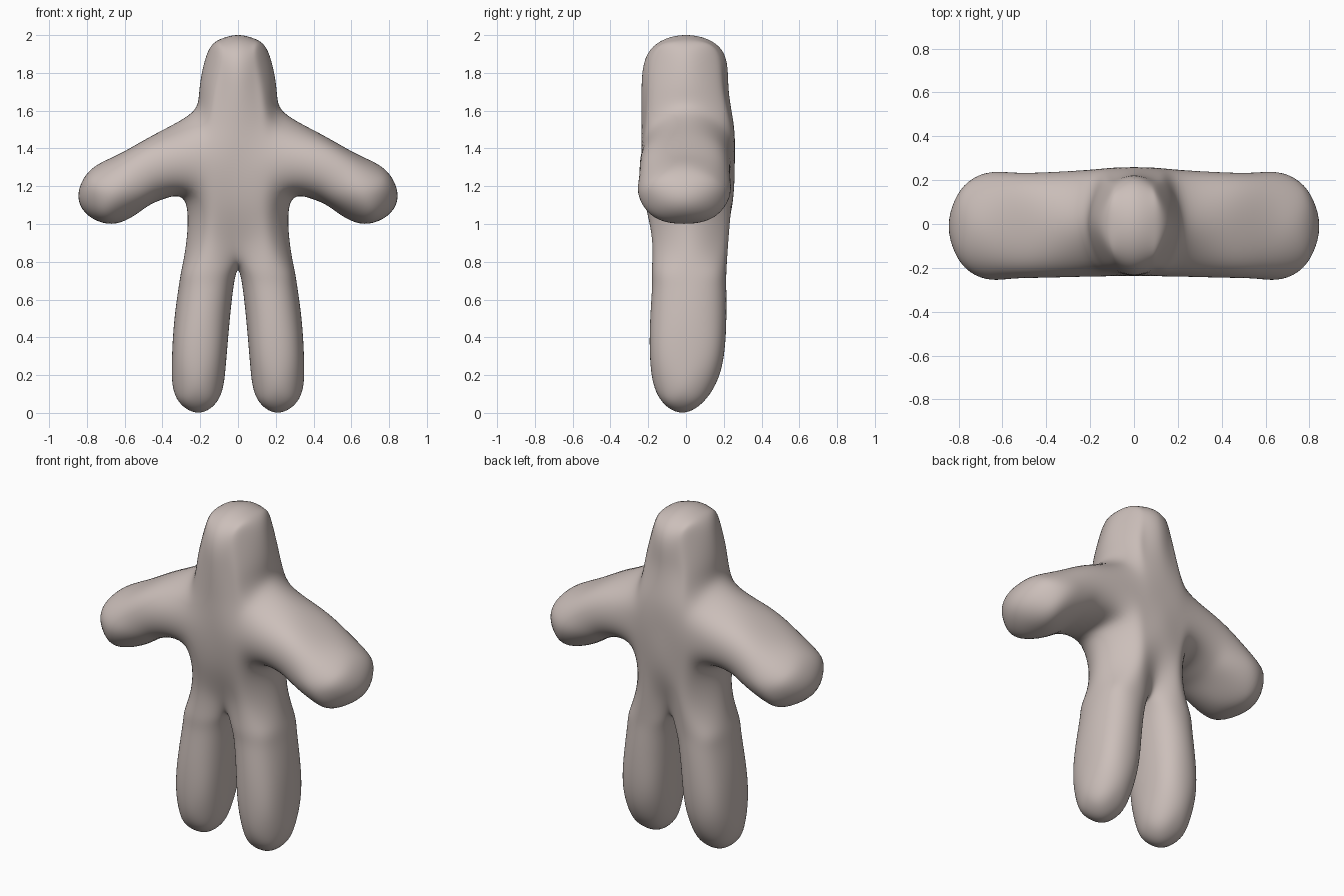
import bpy
import bmesh
from mathutils import Vector

cube = bpy.data.objects.get("Cube")
if cube:
    bpy.data.objects.remove(cube, do_unlink=True)

skin = bpy.data.materials.new("warm_grey_clay")
skin.use_nodes = True
colour = (0.60, 0.52, 0.49, 1)
skin.diffuse_color = colour
skin.node_tree.nodes["Principled BSDF"].inputs["Base Color"].default_value = colour

# Every point is (x, z, front y, back y); rim points have equal front and back.
quads = []


def rim(x, z, y=0.0):
    return (x, z, y, y)


def ring(a, b, front, back, corner=0.74):
    """Limb cross-section: rim, corner, middle, corner, rim."""
    mid_y, half = (front + back) / 2, (back - front) / 2
    points = []
    for t, depth in ((-1, 0), (-corner, corner), (0, 1), (corner, corner), (1, 0)):
        x, z = (a[i] * (1 - t) / 2 + b[i] * (1 + t) / 2 for i in (0, 1))
        points.append((x, z, mid_y - half * depth, mid_y + half * depth))
    return points


def strip(row_a, row_b):
    for i in range(min(len(row_a), len(row_b)) - 1):
        quads.append((row_a[i], row_a[i + 1], row_b[i + 1], row_b[i]))


def limb(rings, tip):
    for a, b in zip(rings, rings[1:]):
        strip(a, b)
    end = rings[-1]
    quads.append((tip, end[0], end[1], end[2]))
    quads.append((tip, end[2], end[3], end[4]))


# Torso rows from the hips to the shoulders, centre line outwards
hips = [(0, 0.88, -0.15, 0.185), (0.12, 0.92, -0.18, 0.225),
        (0.21, 0.92, -0.135, 0.165), rim(0.272, 0.92, 0.015)]
chest = [(0, 1.1, -0.21, 0.245), (0.11, 1.11, -0.215, 0.24),
         (0.215, 1.17, -0.19, 0.205), rim(0.285, 1.125)]
ribs = [(0, 1.33, -0.235, 0.258), (0.11, 1.33, -0.238, 0.255), (0.23, 1.34, -0.24, 0.245)]
shoulders = [(0, 1.52, -0.235, 0.253), (0.11, 1.52, -0.22, 0.243),
             (0.2, 1.51, -0.185, 0.2), rim(0.245, 1.59)]

# Head rows
face = [(0, 1.72, -0.235, 0.225), (0.09, 1.72, -0.21, 0.205),
        (0.15, 1.72, -0.165, 0.165), rim(0.203, 1.72)]
brow = [(0, 1.92, -0.19, 0.19), (0.075, 1.92, -0.168, 0.168),
        (0.118, 1.91, -0.13, 0.13), rim(0.16, 1.91)]
crown, crown_side = rim(0, 2), rim(0.085, 1.982)
rows = [hips, chest, ribs, shoulders, face, brow]
for low, high in zip(rows, rows[1:]):
    strip(low, high)
quads.append((brow[0], brow[1], crown_side, crown))
quads.append((brow[1], brow[2], brow[3], crown_side))

# Arm
limb([[chest[3], chest[2], ribs[2], shoulders[2], shoulders[3]],
      ring((0.40, 1.13), (0.44, 1.475), -0.245, 0.235),
      ring((0.50, 1.08), (0.64, 1.365), -0.25, 0.235),
      ring((0.665, 1.002), (0.79, 1.275), -0.225, 0.205)], rim(0.838, 1.1, -0.01))

# Leg, joined to the hips above the crotch
crotch = rim(0, 0.755, 0.015)
thigh = ring((0, 0.76), (0.298, 0.76), -0.18, 0.214)
thigh[0] = crotch
limb([thigh] + [ring((inner, z), (outer, z), front, back) for z, inner, outer, front, back in (
    (0.66, 0.025, 0.315, -0.18, 0.213),
    (0.48, 0.045, 0.338, -0.19, 0.213),
    (0.25, 0.065, 0.35, -0.187, 0.19),
    (0.08, 0.10, 0.325, -0.14, 0.11))], rim(0.21, 0, -0.02))
strip(thigh[1:], hips)

# Mirror the half sheet left/right and front/back into one closed cage
bm = bmesh.new()
found = {}


def vert(point, side, back):
    co = (round(point[0] * side, 4), round(point[3 if back else 2], 4), round(point[1], 4))
    if co not in found:
        found[co] = bm.verts.new(co)
    return found[co]


for back in (False, True):
    for side in (1, -1):
        for quad in quads:
            bm.faces.new([vert(p, side, back) for p in quad])
    bm.faces.new([vert(crotch, 1, back), vert(thigh[1], 1, back),
                  vert(hips[0], 1, back), vert(thigh[1], -1, back)])
bmesh.ops.recalc_face_normals(bm, faces=bm.faces)


def smooth_position(v):
    """Where this cage vertex lands on the subdivided surface."""
    n = len(v.link_edges)
    near = [e.other_vert(v) for e in v.link_edges]
    total = v.co * n * n
    for w in near:
        total += w.co * 4
    for f in v.link_faces:
        total += next(w.co for w in f.verts if w != v and w not in near)
    return total / (n * (n + 5))


# Swell the cage so that the smooth surface passes through the chosen points
targets = {v: v.co.copy() for v in bm.verts}
for _ in range(14):
    offsets = {v: targets[v] - smooth_position(v) for v in bm.verts}
    for v, offset in offsets.items():
        v.co += offset

mesh = bpy.data.meshes.new("body")
bm.to_mesh(mesh)
bm.free()
mesh.materials.append(skin)
for polygon in mesh.polygons:
    polygon.use_smooth = True
body = bpy.data.objects.new("body", mesh)
bpy.context.scene.collection.objects.link(body)
subdivision = body.modifiers.new("smooth", 'SUBSURF')
subdivision.levels = subdivision.render_levels = 3
